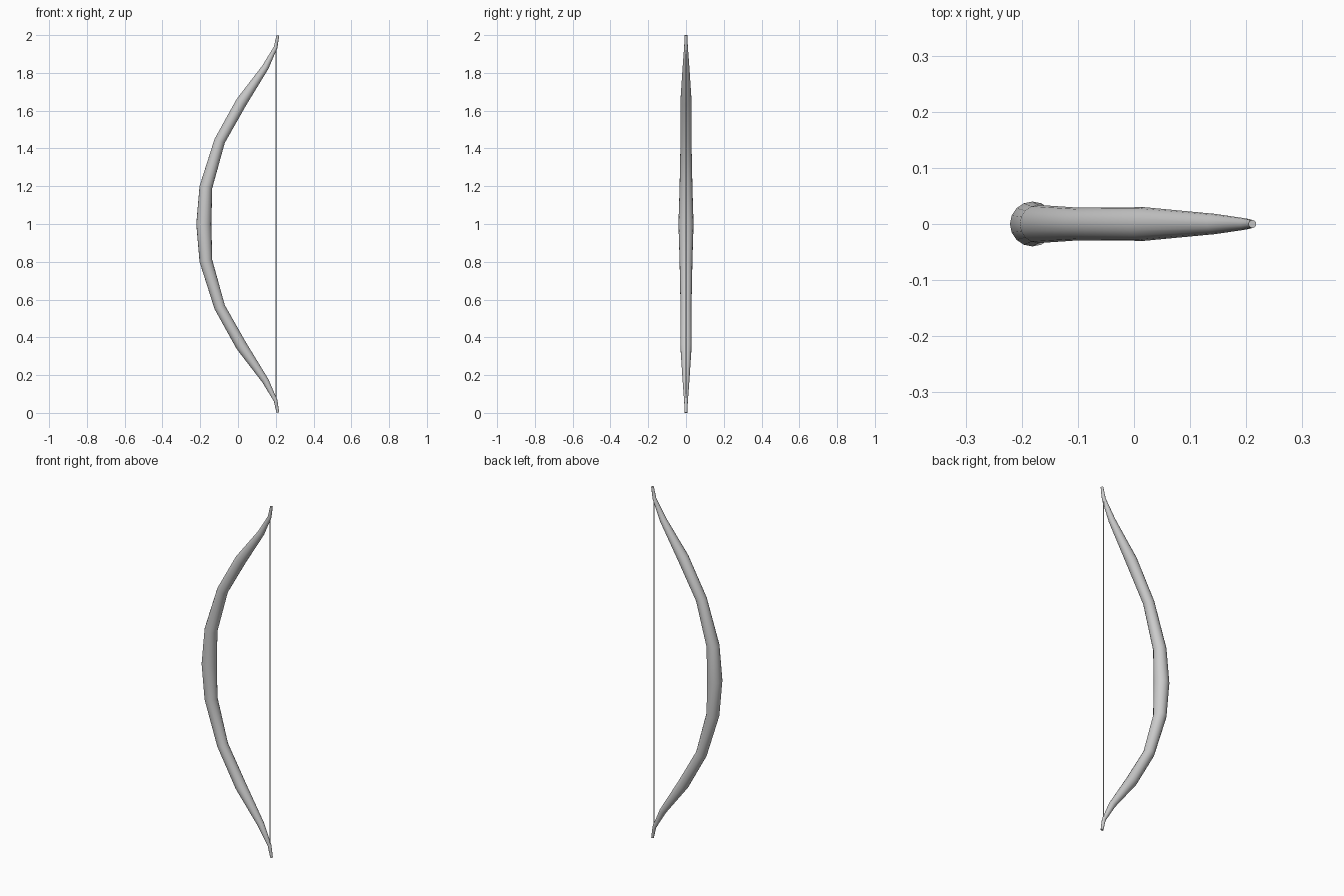
import bpy, bmesh, math
from mathutils import Vector

if "Cube" in bpy.data.objects:
    bpy.data.objects.remove(bpy.data.objects["Cube"])


def sweep(name, rings, sides):
    """Round tube in the XZ plane; each ring is (x, z, radius, tilt of its plane in degrees)."""
    bm = bmesh.new()
    loops = []
    for x, z, r, tilt in rings:
        a = math.radians(tilt)
        across = Vector((math.cos(a), 0, math.sin(a)))
        side = Vector((0, 1, 0))
        loop = []
        for i in range(sides):
            t = 2 * math.pi * i / sides
            loop.append(bm.verts.new(Vector((x, 0, z)) + across * r * math.cos(t) + side * r * math.sin(t)))
        loops.append(loop)
    for low, high in zip(loops, loops[1:]):
        for i in range(sides):
            j = (i + 1) % sides
            bm.faces.new((low[i], low[j], high[j], high[i]))
    bm.faces.new(loops[0][::-1])
    bm.faces.new(loops[-1])
    bmesh.ops.recalc_face_normals(bm, faces=bm.faces)
    mesh = bpy.data.meshes.new(name)
    bm.to_mesh(mesh)
    bm.free()
    obj = bpy.data.objects.new(name, mesh)
    bpy.context.collection.objects.link(obj)
    bpy.ops.object.select_all(action='DESELECT')
    bpy.context.view_layer.objects.active = obj
    obj.select_set(True)
    bpy.ops.object.shade_smooth_by_angle(angle=math.radians(40))
    return obj


# Bow stave: upper half from grip to tip, mirrored for the lower half
upper = [
    (-0.181, 1.0, 0.040, 0),
    (-0.170, 1.195, 0.034, -10),
    (-0.097, 1.44, 0.029, -22),
    (0.018, 1.645, 0.030, -52 + 18),
    (0.145, 1.83, 0.018, -32),
    (0.199, 1.935, 0.010, -22),
    (0.211, 1.999, 0.007, -8),
]
lower = [(x, 2 - z, r, -tilt) for x, z, r, tilt in reversed(upper[1:])]
sweep("bow_stave", lower + upper, 16)

# Bowstring between the two nocks
sweep("bowstring", [(0.201, 0.06, 0.003, 0), (0.201, 1.94, 0.003, 0)], 8)
